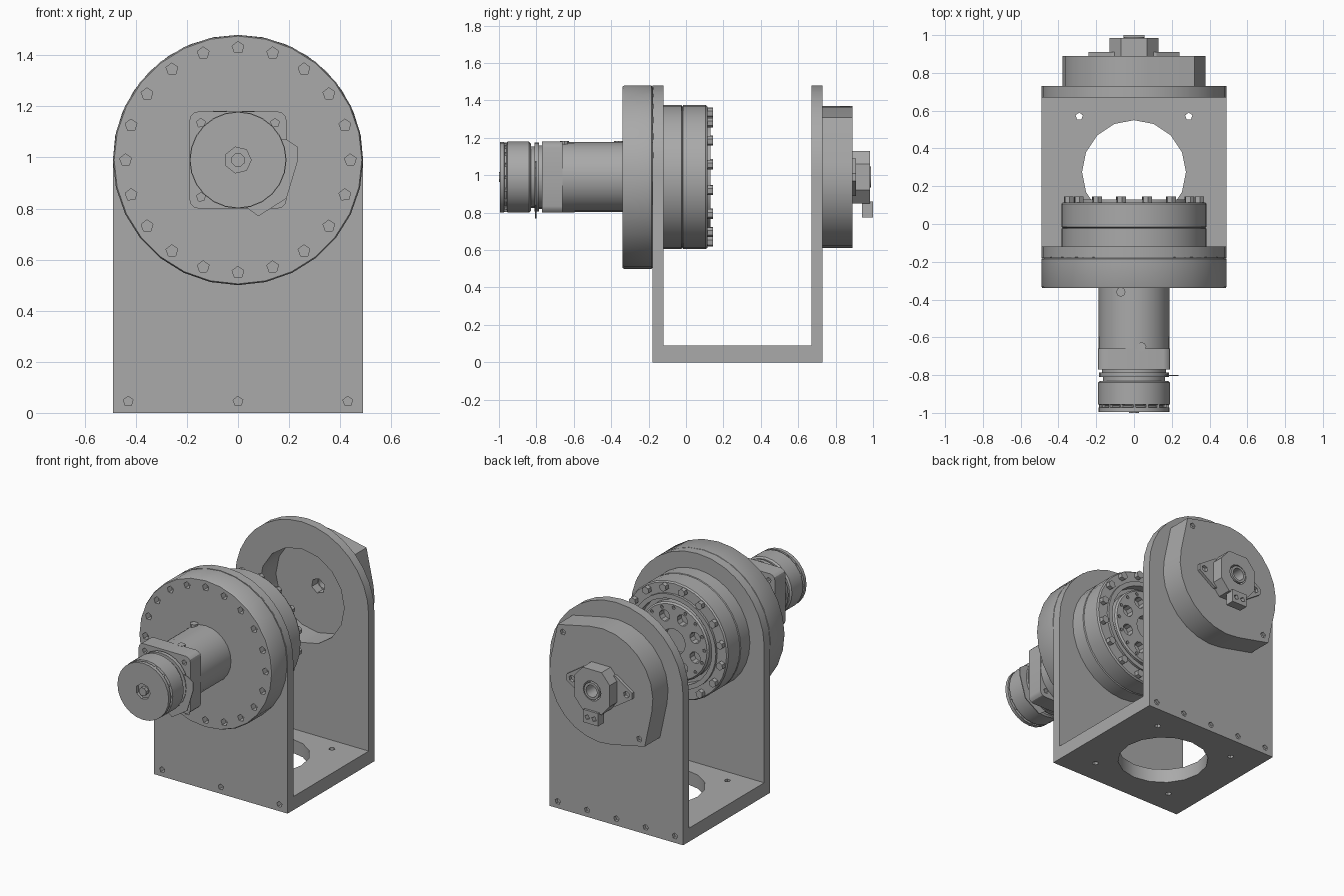
import bpy, bmesh, math
from mathutils import Vector, Matrix

cube = bpy.data.objects.get("Cube")
if cube:
    bpy.data.objects.remove(cube)

AXIS = 0.99  # height of the drive axis

steel = bpy.data.materials.new("plain grey")
steel.use_nodes = True
GREY = (0.4, 0.4, 0.4, 1)
steel.diffuse_color = GREY
steel.node_tree.nodes["Principled BSDF"].inputs["Base Color"].default_value = GREY


def finish(name, bm, smooth=True):
    bmesh.ops.remove_doubles(bm, verts=bm.verts, dist=1e-5)
    bmesh.ops.recalc_face_normals(bm, faces=bm.faces)
    mesh = bpy.data.meshes.new(name)
    bm.to_mesh(mesh)
    bm.free()
    mesh.materials.append(steel)
    ob = bpy.data.objects.new(name, mesh)
    bpy.context.scene.collection.objects.link(ob)
    if smooth:
        shade(ob)
    return ob


def shade(ob):
    bpy.ops.object.select_all(action='DESELECT')
    ob.select_set(True)
    bpy.context.view_layer.objects.active = ob
    bpy.ops.object.shade_smooth_by_angle(angle=math.radians(30))


def lathe(name, profile, segs=32):
    """Spin (radius, y) points about the drive axis."""
    bm = bmesh.new()
    vs = [bm.verts.new((0, y, AXIS + r)) for r, y in profile]
    es = [bm.edges.new(p) for p in zip(vs, vs[1:])]
    bmesh.ops.spin(bm, geom=vs + es, cent=(0, 0, AXIS), axis=(0, 1, 0),
                   angle=2 * math.pi, steps=segs, use_merge=True)
    return finish(name, bm)


def add_prism(bm, outline, y0, y1):
    """Extrude an (x, z) outline along y."""
    face = bm.faces.new([bm.verts.new((x, y0, z)) for x, z in outline])
    ext = bmesh.ops.extrude_face_region(bm, geom=[face])
    bmesh.ops.translate(bm, vec=(0, y1 - y0, 0),
                        verts=[v for v in ext["geom"] if isinstance(v, bmesh.types.BMVert)])


def prism(name, outline, y0, y1, smooth=True):
    bm = bmesh.new()
    add_prism(bm, outline, y0, y1)
    return finish(name, bm, smooth)


def arc(r, a0, a1, steps, cx=0, cz=AXIS):
    pts = []
    for i in range(steps + 1):
        a = math.radians(a0 + (a1 - a0) * i / steps)
        pts.append((cx + r * math.cos(a), cz + r * math.sin(a)))
    return pts


def ring(r, n, phase=0):
    return arc(r, phase, phase + 360, n)[:-1]


def pegs(name, centres, r, y0, y1, segs=5):
    """Small prisms along y, joined as one object."""
    bm = bmesh.new()
    for x, z in centres:
        add_prism(bm, arc(r, 20, 380, segs, x, z)[:-1], y0, y1)
    return finish(name, bm, False)


def cut(ob, *cutters):
    for c in cutters:
        mod = ob.modifiers.new("cut", 'BOOLEAN')
        mod.operation, mod.solver, mod.object = 'DIFFERENCE', 'EXACT', c
    dg = bpy.context.evaluated_depsgraph_get()
    mesh = bpy.data.meshes.new_from_object(ob.evaluated_get(dg))
    ob.modifiers.clear()
    ob.data = mesh
    for c in cutters:
        bpy.data.objects.remove(c)
    shade(ob)


# Bracket: two upright plates with round tops and a pierced floor
plate = [(-0.49, 0), (0.49, 0)] + arc(0.49, 0, 180, 16)
front_plate = prism("front_plate", plate, -0.18, -0.12)
cut(front_plate, pegs("cutter", [(x, 0.045) for x in (-0.43, 0, 0.43)], 0.02, -0.25, -0.14))
back_plate = prism("back_plate", plate, 0.67, 0.73)
cut(back_plate, pegs("cutter", [(x * 0.215, 0.045) for x in range(-2, 3)], 0.02, 0.71, 0.8),
    prism("cutter", ring(0.31, 16), 0.6, 0.8))

floor_bm = bmesh.new()
bmesh.ops.create_cube(floor_bm, size=1, matrix=Matrix.Translation((0, 0.275, 0.045))
                      @ Matrix.Diagonal((0.98, 0.79, 0.09, 1)))
bracket_floor = finish("bracket_floor", floor_bm, False)
hole_bm = bmesh.new()
holes = [(0, 0.275, 0.275, 16)] + [(x, y, 0.02, 5) for x in (-0.29, 0.29) for y in (-0.02, 0.57)]
for x, y, r, n in holes:
    bmesh.ops.create_cone(hole_bm, cap_ends=True, segments=n, radius1=r, radius2=r,
                          depth=1, matrix=Matrix.Translation((x, y, 0)))
cut(bracket_floor, finish("cutter", hole_bm, False))

# Gear housing: large flange, stepped body and a recessed output face
housing = lathe("gear_flange", [(0, -0.34), (0.485, -0.34), (0.49, -0.33), (0.49, -0.185),
                                (0.484, -0.18), (0.49, -0.175), (0.49, -0.12), (0, -0.12)], 28)
cut(housing, pegs("cutter", ring(0.44, 20), 0.024, -0.4, -0.3),
    pegs("cutter", ring(0.44, 20), 0.02, -0.145, 0.0))
lathe("gear_body", [(0, -0.12), (0.385, -0.12), (0.385, -0.025), (0.378, -0.02), (0.385, -0.015),
                    (0.385, 0.105), (0.378, 0.115), (0.31, 0.115), (0.31, 0.13),
                    (0.28, 0.13), (0.28, 0.08), (0, 0.08)])
pegs("gear_ring_bolts", ring(0.352, 16, 11), 0.026, 0.11, 0.145, 6)
output_hub = lathe("output_hub", [(0, 0.07), (0.255, 0.07), (0.255, 0.12), (0.245, 0.13), (0, 0.13)])
cut(output_hub, pegs("cutter", ring(0.17, 8, 22), 0.038, 0.085, 0.2, 10),
    pegs("cutter", ring(0.225, 16), 0.012, 0.1, 0.2),
    prism("cutter", ring(0.085, 16), 0.08, 0.2))

# Motor: barrel, square flange, thin circuit plate, end drum
lathe("motor_barrel", [(0, -0.60), (0.187, -0.60), (0.187, -0.34), (0, -0.34)], 24)
square = []
for sx, sz, a in ((1, 1, 0), (-1, 1, 90), (-1, -1, 180), (1, -1, 270)):
    square += arc(0.035, a, a + 90, 3, sx * 0.155, AXIS + sz * 0.155)
motor_flange = prism("motor_flange", square, -0.77, -0.66)
cut(motor_flange, pegs("cutter", [(sx * 0.145, AXIS + sz * 0.145) for sx in (-1, 1)
                                  for sz in (-1, 1)], 0.018, -0.8, -0.6))
lathe("motor_collar", [(0, -0.67), (0.188, -0.67), (0.188, -0.595), (0, -0.595)], 24)
lathe("motor_neck", [(0, -0.85), (0.165, -0.85), (0.165, -0.81), (0.185, -0.81),
                     (0.185, -0.785), (0.17, -0.785), (0.17, -0.76), (0, -0.76)], 24)
prism("circuit_plate", [(0.08, 0.77), (0.19, 0.84), (0.235, 0.99), (0.235, 1.04),
                        (0.19, 1.07), (0, 1.1), (-0.1, 0.9)], -0.806, -0.80, False)
drum = lathe("end_drum", [(0, -0.995), (0.188, -0.995), (0.188, -0.972), (0.17, -0.97),
                          (0.17, -0.96), (0.19, -0.955), (0.19, -0.84), (0.18, -0.83), (0, -0.83)], 24)
cut(drum, prism("cutter", ring(0.052, 7), -1.1, -0.975))
pegs("shaft_end", [(0, AXIS)], 0.028, -1.0, -0.97, 8)
pegs("drum_bolts", ring(0.176, 16), 0.01, -0.975, -0.955, 4)

# Screws on the barrel near the flange and at its root
screw_bm = bmesh.new()
for x, y in ((0.04, -0.65), (-0.07, -0.36)):
    bmesh.ops.create_cone(screw_bm, cap_ends=True, segments=8, radius1=0.025, radius2=0.025,
                          depth=0.02, matrix=Matrix.Translation((x, y, AXIS + 0.182)))
finish("barrel_screws", screw_bm, False)

# Back cover: round shell drawn out to two opposite screw corners
corner = 0.32
outline = [(corner, AXIS + corner)] + arc(0.38, 78, 192, 8)
outline += [(-corner, AXIS - corner)] + arc(0.38, 258, 372, 8)
back_cover = prism("back_cover", outline, 0.73, 0.89, False)
cut(back_cover, prism("cutter", ring(0.31, 16), 0.7, 0.84),
    pegs("cutter", [(s * 0.28, AXIS + s * 0.28) for s in (-1, 1)], 0.02, 0.87, 1.0),
    pegs("cutter", [(0, AXIS)], 0.05, 0.8, 1.0, 6))

# Position sensor: eared base, chamfered block, socket and plug
ears = [(0.24, AXIS - 0.02), (0.24, AXIS + 0.02), (0.12, AXIS + 0.1),
        (-0.12, AXIS + 0.1), (-0.24, AXIS + 0.02), (-0.24, AXIS - 0.02),
        (-0.12, AXIS - 0.1), (0.12, AXIS - 0.1)]
sensor_base = prism("sensor_base", ears, 0.89, 0.91, False)
cut(sensor_base, pegs("cutter", [(-0.2, AXIS), (0.2, AXIS)], 0.022, 0.8, 1.0, 6),
    pegs("cutter", [(0, AXIS)], 0.05, 0.8, 1.0, 6))
block = [(sx * x, AXIS + sz * z) for sx, sz, pts in (
    (1, 1, ((0.13, 0.07), (0.07, 0.14))), (-1, 1, ((0.07, 0.14), (0.13, 0.07))),
    (-1, -1, ((0.13, 0.07), (0.07, 0.14))), (1, -1, ((0.07, 0.14), (0.13, 0.07)))) for x, z in pts]
sensor_block = prism("sensor_block", block, 0.89, 0.985, False)
cut(sensor_block, prism("cutter", ring(0.065, 12), 0.8, 1.1))
lathe("sensor_socket", [(0.04, 0.9), (0.056, 0.9), (0.056, 0.99), (0.04, 0.99), (0.04, 0.9)], 16)
plug = prism("sensor_plug", [(-0.055, 0.775), (0.055, 0.775), (0.055, 0.86), (-0.055, 0.86)],
             0.94, 1.0, False)
cut(plug, pegs("cutter", [(-0.025, 0.815), (0.025, 0.815)], 0.018, 0.97, 1.1, 4))
